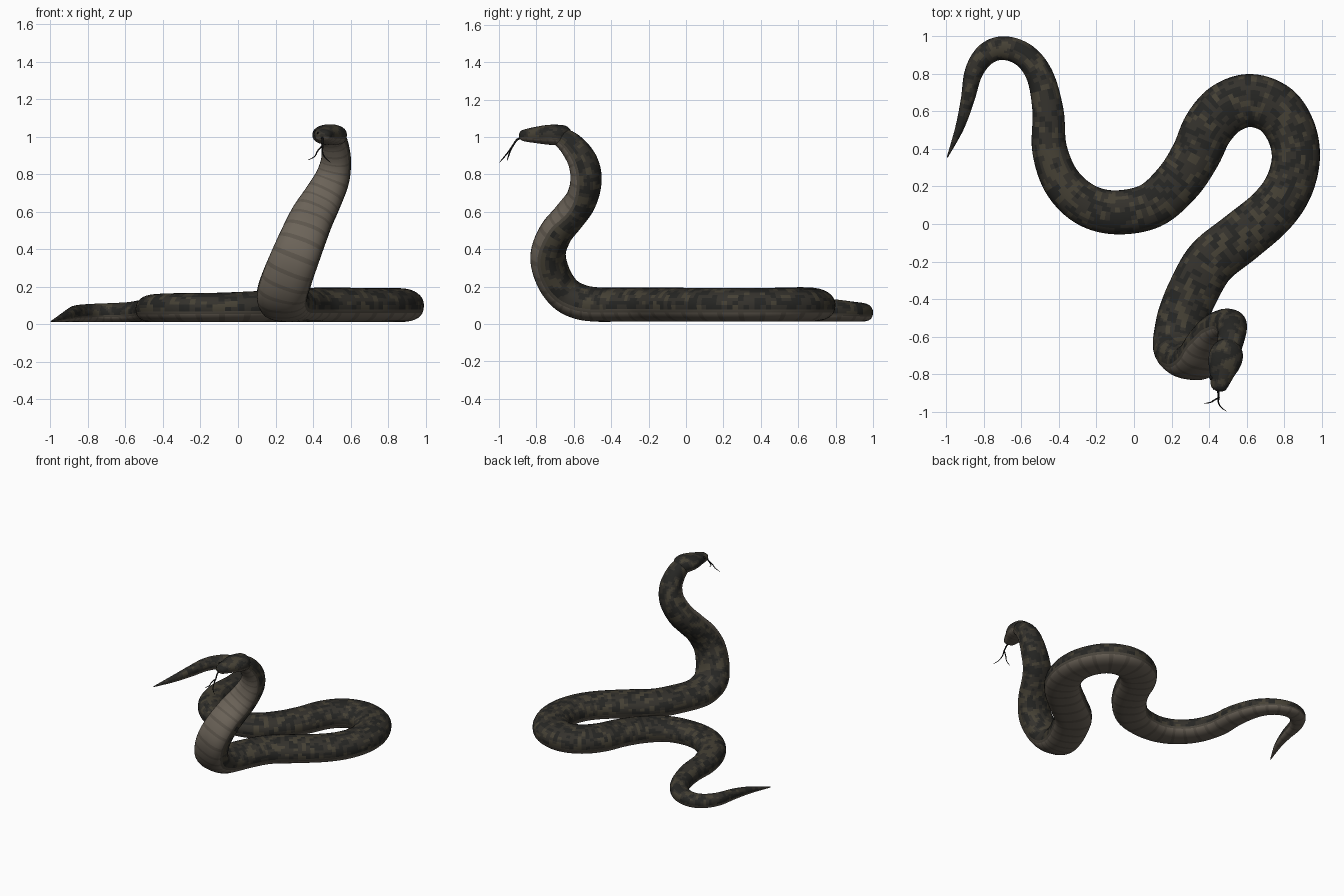
import bpy, bmesh, math
from mathutils import Vector, noise

if "Cube" in bpy.data.objects:
    bpy.data.objects.remove(bpy.data.objects["Cube"])


def material(name, rgb):
    m = bpy.data.materials.new(name)
    m.diffuse_color = (*rgb, 1)
    m.use_nodes = True
    m.node_tree.nodes["Principled BSDF"].inputs["Base Color"].default_value = m.diffuse_color
    return m


SKIN = [material("dark_scales", (0.034, 0.031, 0.025)),
        material("black_scales", (0.019, 0.019, 0.017)),
        material("olive_scales", (0.06, 0.052, 0.035)),
        material("belly", (0.15, 0.127, 0.1)),
        material("belly_seams", (0.11, 0.093, 0.073)),
        material("flank", (0.075, 0.065, 0.05))]
BLACK = material("black", (0.008, 0.008, 0.008))


def spline(points, steps):
    """Catmull-Rom interpolation of control rows of any width."""
    n, rows = len(points), []
    for i in range(n - 1):
        a, b, c, d = (points[min(max(i + k, 0), n - 1)] for k in (-1, 0, 1, 2))
        for s in range(steps):
            t = s / steps
            rows.append([0.5 * (2 * q + (r - p) * t + (2 * p - 5 * q + 4 * r - u) * t * t
                                + (3 * q - p - 3 * r + u) * t ** 3)
                         for p, q, r, u in zip(a, b, c, d)])
    rows.append(list(points[-1]))
    return rows


def scale_tube(name, controls, steps, sides=32):
    """Skin rows of x, y, z, half width, half height, lift (0 = back up, 1 = back to +y)."""
    rows = spline(controls, steps)
    bm = bmesh.new()
    rings = []
    for i, (x, y, z, w, h, lift) in enumerate(rows):
        p, q = rows[max(i - 1, 0)], rows[min(i + 1, len(rows) - 1)]
        tangent = (Vector(q[:3]) - Vector(p[:3])).normalized()
        hint = Vector((0, 0, 1)).lerp(Vector((0.2, 1, 0.15)), lift)
        up = (hint - tangent * hint.dot(tangent)).normalized()
        side = tangent.cross(up)
        ring = []
        for k in range(sides):
            a = math.tau * k / sides
            c, s = math.cos(a), math.sin(a)
            e = 0.8 if s < 0 else 0.95
            u = math.copysign(abs(c) ** e, c) * w
            v = math.copysign(abs(s) ** e, s) * h
            ring.append(bm.verts.new(Vector((x, y, z)) + side * u + up * v))
        rings.append(ring)
    for i, (r0, r1) in enumerate(zip(rings, rings[1:])):
        for k in range(sides):
            j = (k + 1) % sides
            f = bm.faces.new((r0[k], r0[j], r1[j], r1[k]))
            f.smooth = True
            s = math.sin(math.tau * (k + 0.5) / sides)
            blotch = noise.noise(f.calc_center_median() * 22)
            if s < -0.45:
                f.material_index = 4 if i % 4 == 0 else 3
            elif s < -0.15:
                f.material_index = 5
            else:
                f.material_index = 2 if blotch > 0.22 else 1 if blotch < -0.12 else 0
    bm.faces.new(rings[0])
    bm.faces.new(rings[-1])
    bmesh.ops.recalc_face_normals(bm, faces=bm.faces)
    mesh = bpy.data.meshes.new(name)
    bm.to_mesh(mesh)
    bm.free()
    for m in SKIN:
        mesh.materials.append(m)
    ob = bpy.data.objects.new(name, mesh)
    bpy.context.collection.objects.link(ob)
    return ob


# Resting coils, tail tip first: x, y, half width, half height
ground = [(-.995, .355, .003, .003), (-.93, .51, .023, .024), (-.887, .66, .036, .038),
          (-.853, .81, .049, .045), (-.785, .907, .059, .048), (-.69, .937, .063, .05),
          (-.58, .895, .066, .053), (-.5, .785, .072, .06), (-.458, .6, .083, .068),
          (-.45, .4, .093, .073), (-.385, .225, .103, .076), (-.26, .105, .112, .077),
          (-.1, .062, .117, .078), (.09, .098, .122, .082), (.235, .225, .127, .086),
          (.33, .37, .131, .089), (.395, .51, .136, .091), (.49, .615, .14, .092),
          (.62, .658, .141, .091), (.755, .61, .138, .09), (.838, .49, .132, .09),
          (.862, .345, .128, .09), (.82, .19, .13, .09), (.725, .06, .134, .09),
          (.57, -.07, .138, .091), (.41, -.2, .138, .091), (.32, -.35, .136, .091),
          (.265, -.48, .135, .092)]
# Raised fore body: x, y, z, half width, half height, lift
raised = [(.243, -.57, .12, .134, .094, .25), (.236, -.65, .165, .135, .094, .5),
          (.265, -.71, .255, .133, .094, .8), (.31, -.737, .37, .128, .093, 1),
          (.355, -.7, .48, .122, .09, 1), (.395, -.628, .57, .116, .086, 1),
          (.445, -.562, .66, .106, .084, 1), (.5, -.534, .77, .093, .083, 1),
          (.522, -.552, .87, .08, .078, .9), (.517, -.61, .955, .072, .066, .6),
          (.502, -.67, 1.0, .066, .052, .2), (.492, -.71, 1.008, .055, .04, 0)]
body = [(x, y, .013 + h, w, h, 0) for x, y, w, h in ground] + raised
scale_tube("body", body, 7)

# Head with wide jaw and blunt snout
scale_tube("head", [(.51, -.62, 1.0, .035, .03, 0), (.503, -.65, 1.006, .072, .054, 0),
                    (.493, -.695, 1.011, .089, .055, 0), (.48, -.745, 1.012, .086, .052, 0),
                    (.467, -.8, 1.011, .066, .044, 0), (.456, -.85, 1.009, .05, .035, 0),
                    (.451, -.877, 1.007, .038, .027, 0), (.448, -.89, 1.005, .014, .01, 0)], 5)

# Eyes and nostrils on both sides of the head axis
axis = Vector((.24, -.97, 0)).normalized() * -1
across = Vector((-axis.y, axis.x, 0))
for label, base, out, radius in (("eye", (.466, -.805, 1.026), .056, .011),
                                 ("nostril", (.45, -.872, 1.02), .026, .005)):
    for sign, hand in ((-1, "left"), (1, "right")):
        bpy.ops.mesh.primitive_uv_sphere_add(segments=16, ring_count=10, radius=radius,
                                             location=Vector(base) + across * out * sign)
        ob = bpy.context.object
        ob.name = f"{hand}_{label}"
        ob.data.materials.append(BLACK)
        bpy.ops.object.shade_smooth()

# Forked tongue
cu = bpy.data.curves.new("tongue", "CURVE")
cu.dimensions = "3D"
cu.bevel_depth = 0.0055
cu.bevel_resolution = 2
cu.use_fill_caps = True
for pts in ([(.45, -.86, 1.0, 1), (.449, -.9, .988, 1), (.452, -.925, .955, .9)],
            [(.452, -.925, .955, .9), (.425, -.94, .925, .7), (.408, -.95, .895, .6),
             (.372, -.957, .875, .2)],
            [(.452, -.925, .955, .9), (.45, -.95, .92, .7), (.463, -.975, .89, .6),
             (.492, -.998, .863, .2)]):
    rows = spline(pts, 5)
    sp = cu.splines.new("POLY")
    sp.points.add(len(rows) - 1)
    for p, (x, y, z, r) in zip(sp.points, rows):
        p.co = (x, y, z, 1)
        p.radius = r
tongue = bpy.data.objects.new("tongue", cu)
cu.materials.append(BLACK)
bpy.context.collection.objects.link(tongue)
